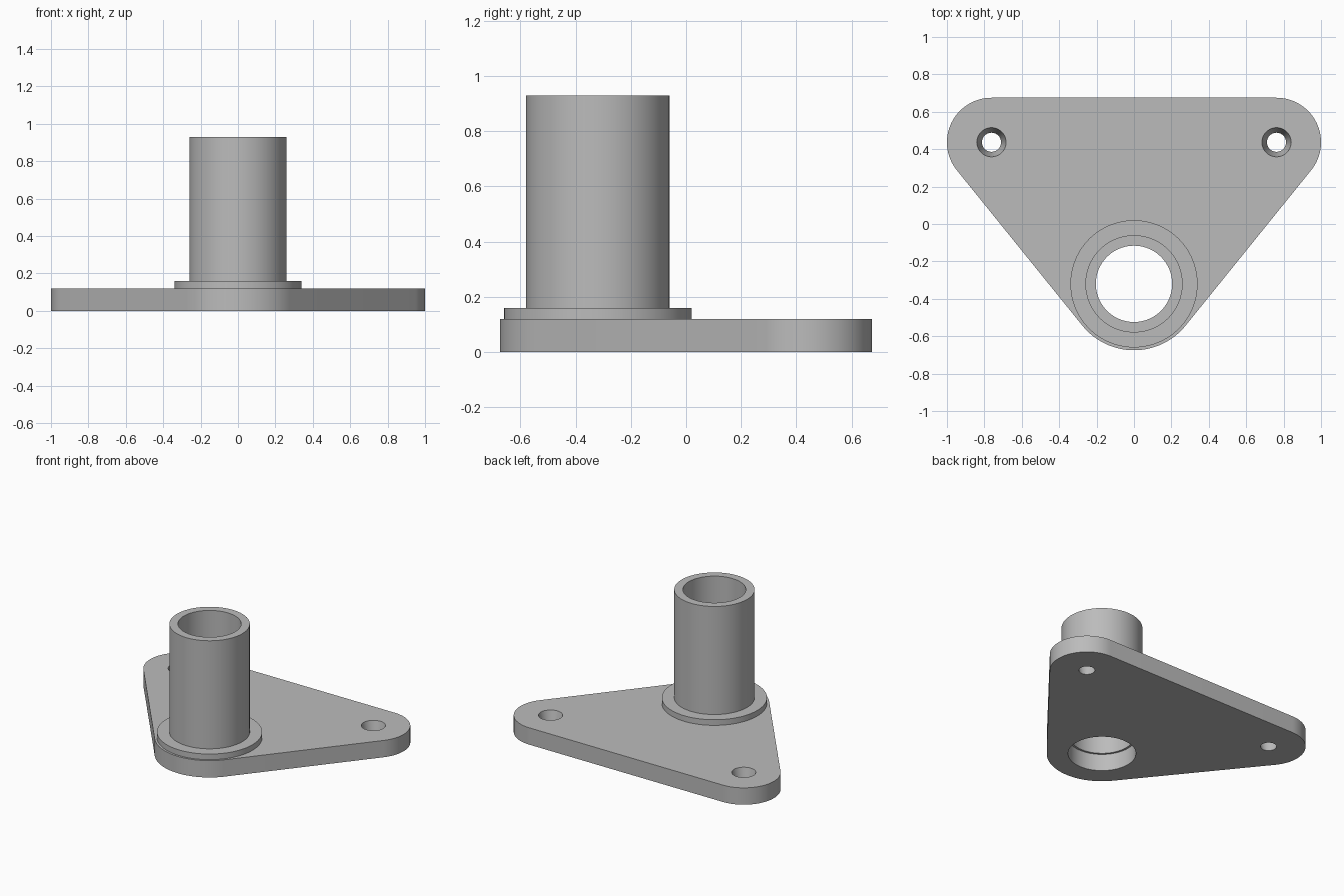
import bpy, bmesh
from math import acos, atan2, cos, hypot, pi, radians, sin

cube = bpy.data.objects.get("Cube")
if cube:
    bpy.data.objects.remove(cube, do_unlink=True)

grey = bpy.data.materials.new("plain grey")
grey.use_nodes = True
grey.diffuse_color = (0.5, 0.5, 0.5, 1)
grey.node_tree.nodes["Principled BSDF"].inputs["Base Color"].default_value = (0.5, 0.5, 0.5, 1)

SEG = 96
TUBE_Y, END_R = -0.32, 0.355          # socket position, rounded end of the plate
EAR_X, EAR_Y, EAR_R = 0.762, 0.437, 0.238   # bolt ears
PLATE_H, FLANGE_H, TUBE_H = 0.12, 0.16, 0.93
TUBE_R, FLANGE_R, BORE_R, PLATE_BORE_R = 0.26, 0.34, 0.204, 0.218


def make_object(name, bm):
    bmesh.ops.recalc_face_normals(bm, faces=bm.faces)
    mesh = bpy.data.meshes.new(name)
    bm.to_mesh(mesh)
    bm.free()
    mesh.materials.append(grey)
    obj = bpy.data.objects.new(name, mesh)
    bpy.context.collection.objects.link(obj)
    return obj


def activate(obj):
    bpy.ops.object.select_all(action="DESELECT")
    obj.select_set(True)
    bpy.context.view_layer.objects.active = obj


def smooth(obj):
    activate(obj)
    bpy.ops.object.shade_smooth_by_angle(angle=radians(30))


def lathe(name, profile, x, y):
    """Spin a closed (radius, z) profile around a vertical axis."""
    bm = bmesh.new()
    rings = [[bm.verts.new((x + r * cos(2 * pi * i / SEG), y + r * sin(2 * pi * i / SEG), z))
              for i in range(SEG)] for r, z in profile]
    for a, b in zip(rings, rings[1:] + rings[:1]):
        for i in range(SEG):
            j = (i + 1) % SEG
            bm.faces.new((a[i], a[j], b[j], b[i]))
    return make_object(name, bm)


def cone_cutter(name, x, y, r_low, r_high):
    """Cutter whose radii are given at the bottom and top of the plate."""
    over = 0.02
    slope = (r_high - r_low) / PLATE_H
    bm = bmesh.new()
    bmesh.ops.create_cone(bm, cap_ends=True, segments=SEG, radius1=r_low - slope * over,
                          radius2=r_high + slope * over, depth=PLATE_H + 2 * over)
    bmesh.ops.translate(bm, verts=bm.verts, vec=(x, y, PLATE_H / 2))
    cutter = make_object(name, bm)
    cutter.hide_render = True
    return cutter


# Base plate: three arcs joined by their common tangents
dx, dy = EAR_X, EAR_Y - TUBE_Y
tangent = atan2(dy, dx) - acos((END_R - EAR_R) / hypot(dx, dy))
arcs = [(0, TUBE_Y, END_R, -pi - tangent, tangent),
        (EAR_X, EAR_Y, EAR_R, tangent, pi / 2),
        (-EAR_X, EAR_Y, EAR_R, pi / 2, pi - tangent)]
bm = bmesh.new()
outline = []
for cx, cy, r, start, end in arcs:
    steps = 36
    for i in range(steps + 1):
        t = start + (end - start) * i / steps
        outline.append(bm.verts.new((cx + r * cos(t), cy + r * sin(t), 0)))
base = bm.faces.new(outline)
top = bmesh.ops.extrude_face_region(bm, geom=[base], use_keep_orig=True)
bmesh.ops.translate(bm, verts=[v for v in top["geom"] if isinstance(v, bmesh.types.BMVert)],
                    vec=(0, 0, PLATE_H))
plate = make_object("base_plate", bm)

# Socket bore and tapered bolt holes
cutters = [cone_cutter("bore_cutter", 0, TUBE_Y, PLATE_BORE_R, PLATE_BORE_R)]
for side, sign in (("left", 1), ("right", -1)):
    cutters.append(cone_cutter(side + "_hole_cutter", sign * EAR_X, EAR_Y, 0.051, 0.078))
activate(plate)
for cutter in cutters:
    mod = plate.modifiers.new(cutter.name, "BOOLEAN")
    mod.operation = "DIFFERENCE"
    mod.solver = "EXACT"
    mod.object = cutter
    bpy.ops.object.modifier_apply(modifier=mod.name)
for cutter in cutters:
    bpy.data.objects.remove(cutter, do_unlink=True)
smooth(plate)

# Flanged tube standing on the plate
tube = lathe("flanged_tube", [(BORE_R, PLATE_H), (FLANGE_R, PLATE_H), (FLANGE_R, FLANGE_H),
                              (TUBE_R, FLANGE_H), (TUBE_R, TUBE_H), (BORE_R, TUBE_H)], 0, TUBE_Y)
smooth(tube)
